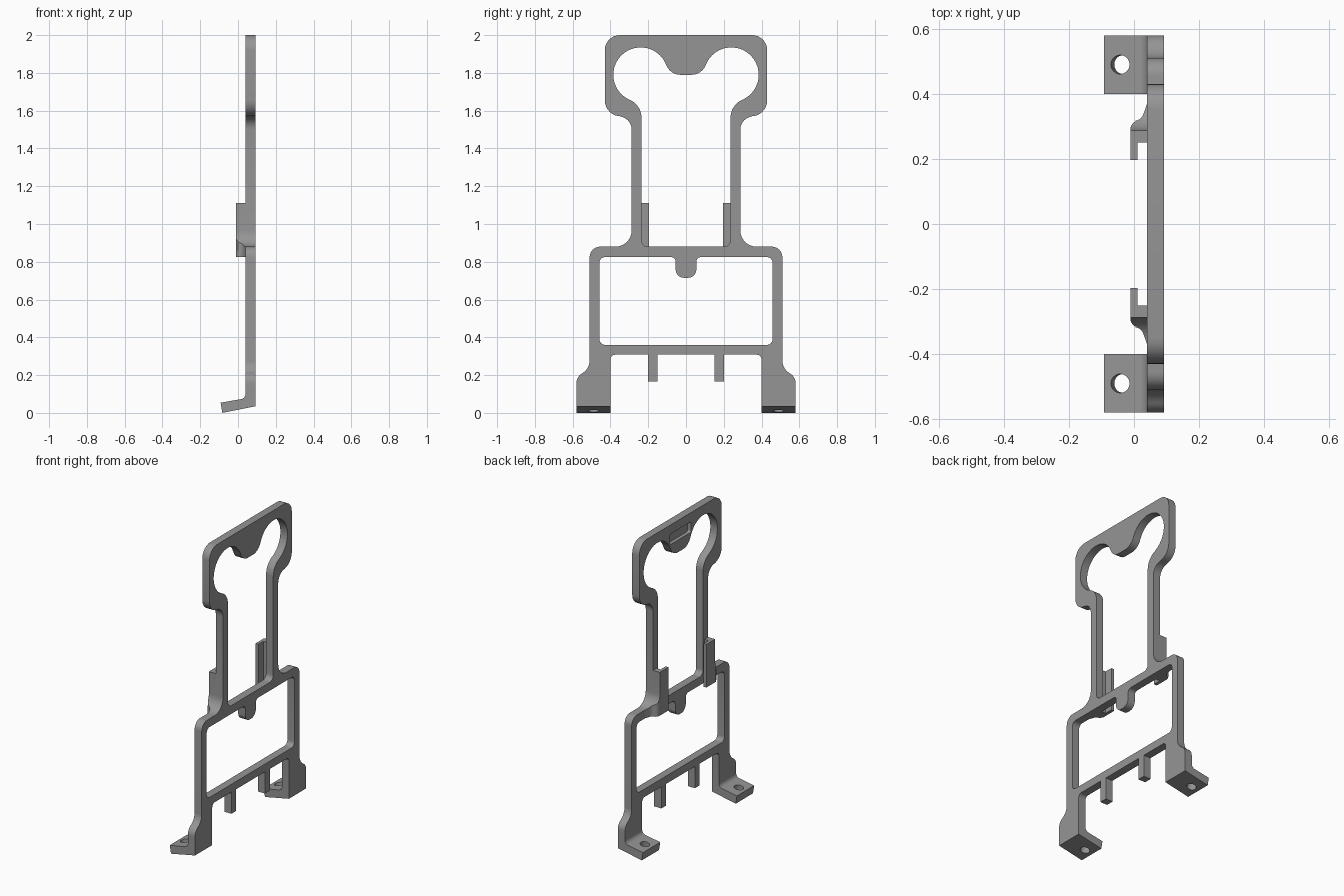
import bpy, bmesh, math
from mathutils import Vector, Matrix

if "Cube" in bpy.data.objects:
    bpy.data.objects.remove(bpy.data.objects["Cube"])

grey = bpy.data.materials.new("plain grey")
grey.diffuse_color = (0.3, 0.3, 0.3, 1)
grey.use_nodes = True
grey.node_tree.nodes["Principled BSDF"].inputs["Base Color"].default_value = grey.diffuse_color

# Axis orders that place a 2D profile plus depth into 3D
ALONG_X = lambda a, b, d: (d, a, b)
ALONG_Y = lambda a, b, d: (a, d, b)
ALONG_Z = lambda a, b, d: (a, b, d)


def rounded(points, steps=8):
    """Polygon from (a, b[, radius]) corners, with the corners filleted."""
    out = []
    for i, p in enumerate(points):
        c = Vector(p[:2])
        r = p[2] if len(p) > 2 else 0
        u = (Vector(points[i - 1][:2]) - c).normalized()
        v = (Vector(points[(i + 1) % len(points)][:2]) - c).normalized()
        if r <= 0 or u.dot(v) < -0.999:
            out.append(tuple(c))
            continue
        half = u.angle(v) / 2
        mid = c + (u + v).normalized() * (r / math.sin(half))
        start = c + u * (r / math.tan(half)) - mid
        sweep = start.angle_signed(c + v * (r / math.tan(half)) - mid)
        for k in range(steps + 1):
            t = -sweep * k / steps
            out.append((mid.x + start.x * math.cos(t) - start.y * math.sin(t),
                        mid.y + start.x * math.sin(t) + start.y * math.cos(t)))
    return out


def mirrored(half):
    """Close a half outline by mirroring it across the first axis."""
    return half + [(-p[0],) + tuple(p[1:]) for p in reversed(half)]


def prism(name, poly, d0, d1, place):
    bm = bmesh.new()
    low = [bm.verts.new(place(a, b, d0)) for a, b in poly]
    high = [bm.verts.new(place(a, b, d1)) for a, b in poly]
    bm.faces.new(low)
    bm.faces.new(high)
    n = len(poly)
    for i in range(n):
        j = (i + 1) % n
        bm.faces.new((low[i], low[j], high[j], high[i]))
    bmesh.ops.recalc_face_normals(bm, faces=bm.faces)
    mesh = bpy.data.meshes.new(name)
    bm.to_mesh(mesh)
    bm.free()
    mesh.materials.append(grey)
    ob = bpy.data.objects.new(name, mesh)
    bpy.context.collection.objects.link(ob)
    return ob


def boolean(ob, tool, operation="DIFFERENCE"):
    m = ob.modifiers.new("cut", "BOOLEAN")
    m.operation, m.object, m.solver = operation, tool, "EXACT"
    bpy.context.view_layer.objects.active = ob
    bpy.ops.object.modifier_apply(modifier=m.name)
    bpy.data.objects.remove(tool)


X0, X1 = 0.04, 0.092

# Frame outline: head, neck, wide body, legs and the two pegs
outline = rounded(mirrored([
    (0.43, 2.0, 0.08), (0.43, 1.57, 0.085), (0.288, 1.57, 0.07),
    (0.288, 0.88, 0.085), (0.51, 0.88, 0.055), (0.51, 0.235, 0.08),
    (0.58, 0.19, 0.06), (0.58, 0.12), (0.40, 0.12), (0.40, 0.308, 0.025),
    (0.2, 0.308), (0.2, 0.165), (0.15, 0.165), (0.15, 0.308)]))
frame = prism("frame", outline, X0, X1, ALONG_X)

# Upper opening: two round lobes joined to a straight neck
lobe = [(0.24 + 0.145 * math.cos(math.radians(a)),
         1.79 + 0.145 * math.sin(math.radians(a))) for a in range(-65, 156, 10)]
upper = rounded(mirrored([(0.236, 0.88, 0.035), (0.236, 1.628, 0.1)]
                         + lobe + [(0.081, 1.79, 0.08)]))
boolean(frame, prism("upper_cutter", upper, 0, 0.2, ALONG_X))

# Lower opening with a rounded tab hanging from its top edge
lower = rounded(mirrored([
    (0.458, 0.36, 0.03), (0.458, 0.825, 0.03),
    (0.055, 0.825, 0.025), (0.055, 0.715, 0.045)]))
boolean(frame, prism("lower_cutter", lower, 0, 0.2, ALONG_X))

# Shallow slot in the rear of the head
slot = rounded(mirrored([(0.11, 1.87, 0.012), (0.11, 1.94, 0.012)]))
boolean(frame, prism("slot_cutter", slot, 0, X0 + 0.025, ALONG_X))

parts = [frame]
for side, s in (("left", -1), ("right", 1)):
    # Tilted foot with a bolt hole
    foot = prism(side + "_foot", rounded([
        (X1, 0.035), (-0.083, 0.0), (-0.092, 0.054),
        (X0, 0.077, 0.028), (X0, 0.12), (X1, 0.12)]), s * 0.40, s * 0.58, ALONG_Y)
    ring = [(0.029 * math.cos(k * math.pi / 16), 0.029 * math.sin(k * math.pi / 16))
            for k in range(32)]
    drill = prism("drill", ring, -0.1, 0.1, ALONG_Z)
    drill.matrix_world = Matrix.Translation((-0.037, s * 0.49, 0.035)) @ \
        Matrix.Rotation(math.radians(-11), 4, "Y")
    bpy.context.view_layer.update()
    boolean(foot, drill)

    # Hooked guide rail with a flared root, trimmed to the frame outline
    rail = rounded([(X0, 0.25), (0.01, 0.25), (0.01, 0.197), (-0.011, 0.197),
                    (-0.011, 0.317, 0.026), (0.022, 0.317, 0.03), (X0, 0.37)])
    guide = prism(side + "_guide", [(a, s * b) for a, b in rail], 0.825, 1.11, ALONG_Z)
    boolean(guide, prism("trim", outline, -0.1, 0.2, ALONG_X), "INTERSECT")
    parts += [foot, guide]

# Smooth the fillets, keep the edges sharp
bpy.ops.object.select_all(action="DESELECT")
for ob in parts:
    ob.select_set(True)
bpy.context.view_layer.objects.active = frame
bpy.ops.object.shade_smooth_by_angle(angle=math.radians(30))
